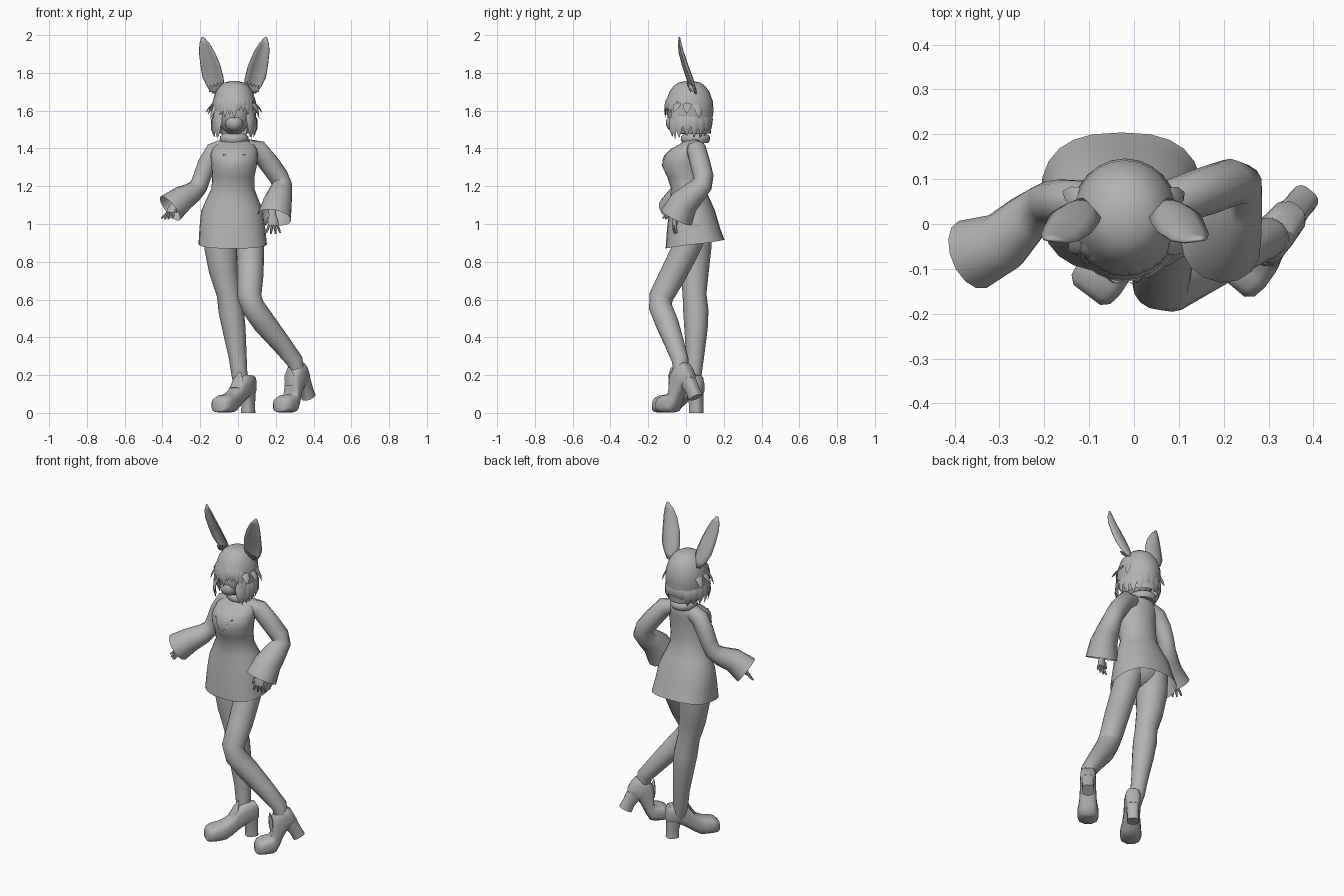
import bpy, bmesh, math, random
from mathutils import Vector

random.seed(4)
cube = bpy.data.objects.get("Cube")
if cube:
    bpy.data.objects.remove(cube, do_unlink=True)

grey = bpy.data.materials.new("plain grey")
grey.use_nodes = True
grey.diffuse_color = (0.45, 0.45, 0.45, 1)
grey.node_tree.nodes["Principled BSDF"].inputs["Base Color"].default_value = (0.45, 0.45, 0.45, 1)


def finish(name, bm):
    bmesh.ops.recalc_face_normals(bm, faces=bm.faces[:])
    me = bpy.data.meshes.new(name)
    bm.to_mesh(me)
    bm.free()
    me.materials.append(grey)
    me.shade_smooth()
    me.set_sharp_from_angle(angle=math.radians(50))
    ob = bpy.data.objects.new(name, me)
    bpy.context.collection.objects.link(ob)
    return ob


def loft(name, rings, end=True, closed=True, keep=None):
    """Skin a list of equal rings; keep() can reject faces by centre."""
    bm = bmesh.new()
    vs = [[bm.verts.new(p) for p in ring] for ring in rings]
    n = len(rings[0])
    for a, b in zip(vs, vs[1:]):
        for i in range(n if closed else n - 1):
            j = (i + 1) % n
            bm.faces.new((a[i], a[j], b[j], b[i]))
    if closed:
        bm.faces.new(vs[0])
        if end:
            bm.faces.new(vs[-1])
    if keep:
        bad = [f for f in bm.faces if not keep(f.calc_center_median())]
        bmesh.ops.delete(bm, geom=bad, context='FACES')
    return finish(name, bm)


def sweep(name, pts, n=12, flat=1.0, ref=(0, 1, 0), end=True):
    """Tube through points (x, y, z, radius), flattened along ref."""
    pos = [Vector(p[:3]) for p in pts]
    rings = []
    for i, p in enumerate(pos):
        t = (pos[min(i + 1, len(pos) - 1)] - pos[max(i - 1, 0)]).normalized()
        side = t.cross(Vector(ref)).normalized()
        up = side.cross(t)
        r = pts[i][3]
        rings.append([p + side * r * math.cos(a) + up * r * flat * math.sin(a)
                      for a in (math.tau * k / n for k in range(n))])
    return loft(name, rings, end=end)


def soft(v, power=.65):
    return math.copysign(abs(v) ** power, v)


def oval(cx, cy, z, rx, ry, power=1.0, lift=0.0, n=24):
    return [Vector((cx + rx * soft(math.cos(a), power), cy + ry * soft(math.sin(a), power),
                    z + lift * math.sin(a))) for a in (math.tau * k / n for k in range(n))]


def ball(name, centre, size):
    bm = bmesh.new()
    bmesh.ops.create_uvsphere(bm, u_segments=16, v_segments=10, radius=1)
    bmesh.ops.scale(bm, vec=size, verts=bm.verts)
    bmesh.ops.translate(bm, vec=centre, verts=bm.verts)
    return finish(name, bm)


# Fitted dress, open at the hem
dress_rows = [(-.02, .045, 1.47, .042, .042), (-.015, .042, 1.44, .07, .05),
              (-.015, .028, 1.418, .105, .07), (-.018, .01, 1.398, .118, .09),
              (-.02, -.008, 1.365, .125, .105), (-.02, -.018, 1.31, .12, .11),
              (-.025, -.002, 1.25, .112, .098), (-.027, .01, 1.19, .113, .09),
              (-.03, .022, 1.13, .138, .105), (-.03, .032, 1.07, .165, .122, .95),
              (-.03, .04, .98, .174, .14, .85), (-.028, .048, .893, .181, .156, .76, .023)]
dress = loft("dress", [oval(*r) for r in dress_rows], end=False)
ball("hips", (-.02, .03, .98), (.14, .1, .1))

# Lapels lying on the chest
for s, side in ((-1, "right"), (1, "left")):
    rows = []
    for k in range(9):
        f = k / 8
        x, z = -.02 + s * .065 * f, 1.275 + .125 * f
        rows.append([Vector((x, -.14, z)), Vector((x + s * .016 * f, -.14, z - .01 * f))])
    lapel = loft(side + "_lapel", rows, closed=False)
    wrap = lapel.modifiers.new("lie on chest", 'SHRINKWRAP')
    wrap.target = dress
    wrap.wrap_mode = 'ABOVE_SURFACE'
    wrap.offset = .007

# Collar, head and face
loft("collar", [oval(-.02, .05, 1.43, .066, .068), oval(-.02, .05, 1.445, .077, .078),
                oval(-.02, .05, 1.465, .074, .075), oval(-.02, .05, 1.48, .055, .055)])
ball("head", (-.02, .002, 1.585), (.092, .1, .112))
ball("muzzle", (-.02, -.062, 1.535), (.048, .045, .045))

# Hair cap with an open face
HX, HY = -.02, .018
cap_rows = [(1.757, .02), (1.748, .055), (1.73, .08), (1.70, .101), (1.65, .118),
            (1.60, .122), (1.54, .114), (1.48, .088)]
loft("hair_cap", [oval(HX, HY + max(0, 1.54 - z) * .35, z, r * .97, r * 1.05) for z, r in cap_rows],
     end=False, keep=lambda c: c.z > 1.66 or c.y > -.045)


def lock(name, deg, z0, z1, r0, r1, width):
    """Pointed hair lock hanging from the cap and flicking outward."""
    a = math.radians(deg)
    d = Vector((math.cos(a) * .97, math.sin(a) * 1.05, 0))
    pts = []
    for f, w in ((0, .5), (.3, 1), (.65, .75), (1, .04)):
        r = r0 + (r1 - r0) * f * f + .018 * math.sin(math.pi * f)
        p = Vector((HX, HY, z0 + (z1 - z0) * f)) + d * r
        pts.append((*p, width * w))
    sweep(name, pts, n=6, flat=.25, ref=d)


for k in range(15):
    deg = -45 + k * 270 / 14
    front = abs(deg - 90) / 135
    lock("hair_lock", deg, 1.59, random.uniform(1.455, 1.485), .1 + .006 * front,
         .086 + .035 * front, .027)
for deg in (-30, -5, 20, 160, 185, 210):
    lock("side_flick", deg, 1.65, random.uniform(1.55, 1.595), .102, random.uniform(.14, .158), .022)
for k in range(9):
    lock("fringe", -138 + k * 12, 1.685, random.uniform(1.555, 1.6), .098, .122, .021)
for deg in (-38, -142):
    lock("cheek_lock", deg, 1.64, 1.45, .106, .116, .025)

# Tall cupped ears with tufts at the root
ear_rows = [(.088, .05, 1.69, .026), (.098, .042, 1.725, .045), (.112, .028, 1.775, .056),
            (.126, .004, 1.84, .053), (.145, -.02, 1.91, .042), (.157, -.032, 1.955, .027),
            (.167, -.04, 1.99, .006)]
for s, side in ((-1, "right"), (1, "left")):
    rows = []
    for x, y, z, w in ear_rows:
        rows.append([Vector((HX + s * (x + w * u), y + .008 - .4 * w * u * u + .15 * w * u, z))
                     for u in (-1, -.6, -.2, .2, .6, 1)])
    ear = loft(side + "_ear", rows, closed=False)
    ear.modifiers.new("thickness", 'SOLIDIFY').thickness = .006
    for k in range(4):
        x = HX + s * (.068 + k * .018)
        sweep(side + "_ear_tuft", [(x, .03, 1.70, .012), (x, .014, 1.725, .01),
                                   (x + s * .004, .005, 1.755 - k * .006, .001)], n=5, flat=.4)

# Legs: the right one straight, the left one bent
sweep("right_leg", [(-.09, .05, 1.0, .088), (-.09, .046, .87, .088), (-.077, .045, .75, .076),
                    (-.05, .045, .63, .063), (-.036, .052, .54, .067), (-.022, .053, .45, .062),
                    (-.002, .048, .3, .048), (.008, .04, .2, .042), (.025, .032, .12, .036)], n=16)
sweep("left_leg", [(.06, .045, 1.0, .085), (.065, .005, .88, .074), (.065, -.07, .73, .07),
                   (.06, -.132, .615, .064), (.08, -.135, .56, .062), (.14, -.1, .475, .062),
                   (.23, -.06, .365, .052), (.3, -.03, .275, .045), (.318, -.028, .2, .036)], n=16)


# Platform shoes with a chunky heel; a raised heel bends at the ball of the foot
def shoe(side, bx, by, fx, fy, pitch):
    f = Vector((fx, fy, 0)).normalized()
    across = Vector((-f.y, f.x, 0))
    turns = [math.tau * (k + .5) / 14 for k in range(14)]

    def put(u, w, z):
        d = u - .2
        bend = pitch * min(1, max(0, -d / .07))
        c, s = math.cos(bend), math.sin(bend)
        return Vector((bx, by, 0)) + f * (d * c + z * s) + across * w + Vector((0, 0, z * c - d * s))

    upper = [(-.016, .1, .17, .026), (0, .09, .2, .041), (.06, .075, .205, .046),
             (.1, .05, .185, .046), (.14, .022, .135, .048), (.175, .003, .112, .053),
             (.2, .001, .1, .057), (.24, .001, .094, .06), (.27, .002, .082, .055),
             (.285, .006, .066, .038)]
    loft(side + "_shoe", [[put(u, w * soft(math.cos(a)), (lo + hi) / 2 + (hi - lo) / 2 * soft(math.sin(a)))
                           for a in turns] for u, lo, hi, w in upper])
    heel = [(.15, .036, .052, .039), (.09, .026, .041, .036), (.04, .02, .034, .032), (0, .02, .036, .033)]
    loft(side + "_heel", [[put(mid + half * soft(math.cos(a)), w * soft(math.sin(a)), z)
                           for a in turns] for z, mid, half, w in heel])
    # Tongue flap on the instep
    sweep(side + "_shoe_tongue", [(*put(.14, 0, .13), .034), (*put(.11, 0, .175), .034),
                                  (*put(.095, 0, .215), .008)], n=8, flat=.3, ref=f)


shoe("right", -.054, -.09, -.6, -.8, 0)
shoe("left", .272, -.073, -.64, -.77, math.radians(27))

# Sleeves flaring to open cuffs
sweep("right_sleeve", [(-.075, .045, 1.405, .045), (-.125, .048, 1.385, .05), (-.162, .05, 1.32, .05),
                       (-.19, .048, 1.25, .047), (-.208, .038, 1.2, .048),
                       (-.24, .012, 1.167, .055), (-.29, -.038, 1.138, .067),
                       (-.36, -.068, 1.082, .081)], n=14, end=False)
sweep("left_sleeve", [(.05, .045, 1.405, .045), (.105, .055, 1.395, .052), (.165, .075, 1.32, .054),
                      (.216, .093, 1.25, .053), (.232, .088, 1.21, .054),
                      (.224, .045, 1.165, .064), (.21, -.01, 1.115, .077), (.193, -.05, 1.035, .09)],
      n=14, ref=(1, 0, 0), end=False)


# Hands with a flat palm, four fingers and a thumb
def hand(side, wrist, aim, spread):
    w, d = Vector(wrist), Vector(aim).normalized()
    sp = Vector(spread).normalized()
    ref = d.cross(sp)
    sweep(side + "_hand", [(*(w + d * t), r) for t, r in ((-.06, .02), (0, .02), (.03, .03), (.055, .027))],
          n=10, flat=.45, ref=ref)
    for k in range(4):
        o = (k - 1.5) * .014
        base = w + d * .05 + sp * o
        tip = base + d * (.05 - .006 * abs(k - 1.5)) + sp * o * .8 - ref * .01
        sweep(side + "_finger", [(*base, .0075), (*((base + tip) / 2 + ref * .003), .007), (*tip, .004)],
              n=6, ref=ref)
    base = w + d * .015 - sp * .022
    tip = base + d * .035 - sp * .02
    sweep(side + "_thumb", [(*base, .009), (*((base + tip) / 2), .008), (*tip, .004)], n=6, ref=ref)


hand("right", (-.34, -.06, 1.105), (-.3, -.3, -.75), (-.7, .6, 0))
hand("left", (.183, -.055, 1.045), (.06, -.1, -1), (1, .2, 0))
